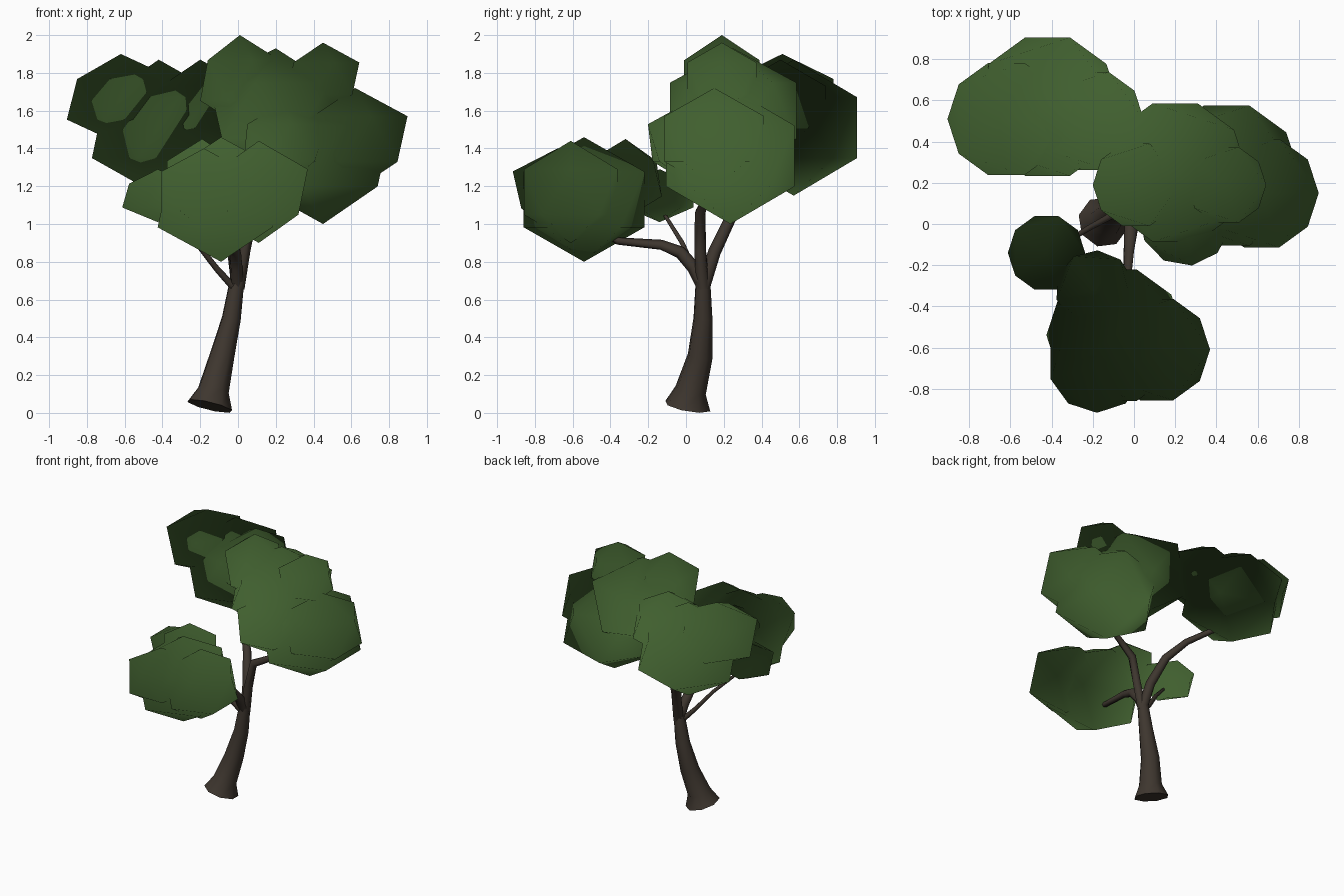
import bpy, bmesh, math
from mathutils import Vector, Matrix

if "Cube" in bpy.data.objects:
    bpy.data.objects.remove(bpy.data.objects["Cube"])


def material(name, rgb):
    m = bpy.data.materials.new(name)
    m.diffuse_color = (*rgb, 1)
    m.use_nodes = True
    m.node_tree.nodes["Principled BSDF"].inputs["Base Color"].default_value = m.diffuse_color
    return m


BARK = material("bark_brown", (0.048, 0.037, 0.028))
LEAF = material("leaf_green", (0.051, 0.114, 0.028))
CANOPY = Vector((0.0, 0.28, 1.04))


def limb(name, points, sides=8):
    """Tapered tube through (x, y, z, radius) points."""
    bm = bmesh.new()
    pts = [Vector(p[:3]) for p in points]
    rings = []
    for i, p in enumerate(pts):
        d = (pts[min(i + 1, len(pts) - 1)] - pts[max(i - 1, 0)]).normalized()
        side = d.cross(Vector((0.3, 1, 0.1))).normalized()
        up = d.cross(side)
        rings.append([bm.verts.new(p + points[i][3] * (
            side * math.cos(math.tau * k / sides) + up * math.sin(math.tau * k / sides)))
            for k in range(sides)])
    for a, b in zip(rings, rings[1:]):
        for k in range(sides):
            n = (k + 1) % sides
            bm.faces.new((a[k], a[n], b[n], b[k]))
    bm.faces.new(rings[0][::-1])
    bm.faces.new(rings[-1])
    bmesh.ops.recalc_face_normals(bm, faces=bm.faces)
    for f in bm.faces:
        f.smooth = len(f.verts) == 4
    me = bpy.data.meshes.new(name)
    bm.to_mesh(me)
    bm.free()
    me.materials.append(BARK)
    bpy.context.collection.objects.link(bpy.data.objects.new(name, me))


def foliage(name, blobs):
    """Cluster of 20-sided blobs (x, y, z, width radius, height radius, turn),
    softly shaded outward from the middle of the canopy."""
    bm = bmesh.new()
    for x, y, z, r, h, turn in blobs:
        mat = (Matrix.Translation((x, y, z)) @ Matrix.Rotation(math.radians(turn), 4, 'Z')
               @ Matrix.Diagonal((r, r, h, 1)))
        bmesh.ops.create_icosphere(bm, subdivisions=1, radius=1, matrix=mat)
    for f in bm.faces:
        f.smooth = True
    me = bpy.data.meshes.new(name)
    bm.to_mesh(me)
    bm.free()
    me.materials.append(LEAF)
    me.normals_split_custom_set_from_vertices(
        [(v.co - CANOPY).normalized() for v in me.vertices])
    bpy.context.collection.objects.link(bpy.data.objects.new(name, me))


# Trunk with flared foot
limb("trunk", [(-0.15, 0.01, 0.036, 0.125), (-0.13, 0.025, 0.12, 0.085),
               (-0.085, 0.075, 0.3, 0.068), (-0.035, 0.09, 0.5, 0.052),
               (-0.005, 0.09, 0.7, 0.04)])

# Branches
limb("front_branch", [(-0.005, 0.09, 0.67, 0.036), (-0.01, 0.04, 0.77, 0.036),
                      (-0.015, -0.03, 0.85, 0.034), (-0.025, -0.13, 0.89, 0.027),
                      (-0.04, -0.36, 0.91, 0.02), (-0.08, -0.5, 1.0, 0.015)], 6)
limb("right_branch", [(0.0, 0.09, 0.66, 0.036), (0.035, 0.075, 0.86, 0.032),
                      (0.08, 0.075, 1.06, 0.03), (0.28, 0.12, 1.16, 0.02)], 6)
limb("back_branch", [(0.0, 0.09, 0.66, 0.036), (-0.025, 0.15, 0.85, 0.034),
                     (-0.09, 0.24, 1.04, 0.03), (-0.19, 0.35, 1.16, 0.025),
                     (-0.36, 0.52, 1.27, 0.02)], 6)
limb("left_twig", [(0.0, 0.085, 0.64, 0.022), (-0.11, 0.04, 0.76, 0.017),
                   (-0.22, -0.02, 0.9, 0.014), (-0.38, -0.12, 1.06, 0.01)], 6)

# Leaf clusters
foliage("front_foliage", [
    (-0.09, -0.54, 1.13, 0.375, 0.33, 0), (0.11, -0.61, 1.17, 0.29, 0.27, 0),
    (-0.18, -0.68, 1.18, 0.265, 0.22, 54), (-0.19, -0.32, 1.24, 0.215, 0.21, 50)])
foliage("left_foliage", [(-0.425, -0.14, 1.15, 0.21, 0.14, 0)])
foliage("right_foliage", [
    (0.45, 0.235, 1.36, 0.40, 0.36, 0), (0.62, 0.15, 1.45, 0.31, 0.27, 0),
    (0.20, 0.25, 1.60, 0.395, 0.33, 36), (0.25, 0.02, 1.43, 0.25, 0.22, 62),
    (0.01, 0.19, 1.76, 0.235, 0.24, 0), (0.45, 0.19, 1.77, 0.215, 0.19, 0)])
foliage("back_foliage", [
    (-0.42, 0.57, 1.51, 0.395, 0.36, 0), (-0.62, 0.51, 1.66, 0.32, 0.24, 0),
    (-0.20, 0.50, 1.62, 0.28, 0.25, 0)])
